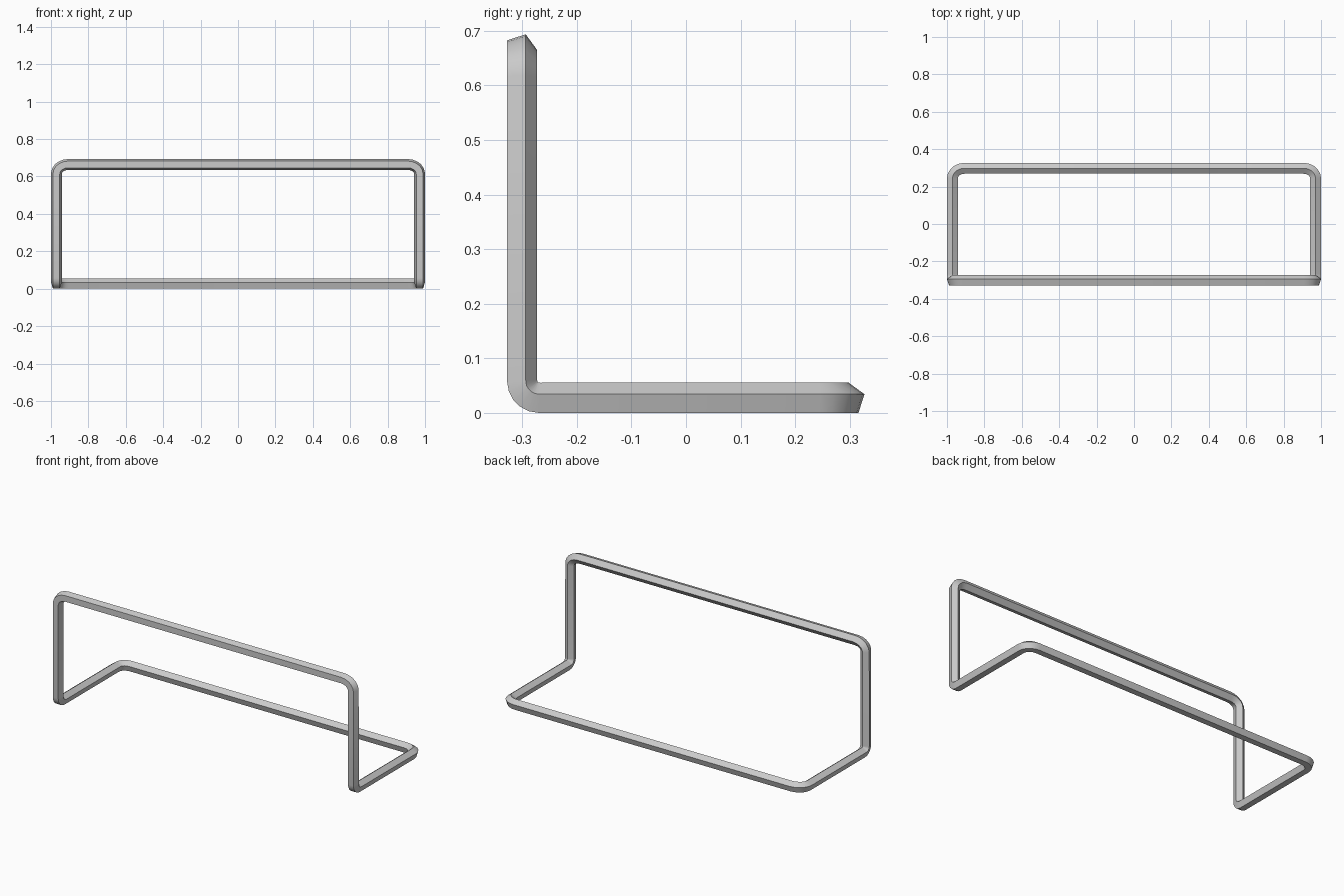
import bpy, bmesh, math
from mathutils import Vector

if "Cube" in bpy.data.objects:
    bpy.data.objects.remove(bpy.data.objects["Cube"])

R = 0.0305          # tube radius, five sides
X = 0.971           # side centre line
YF, YB = -0.303, 0.298
ZB, ZT = 0.0248, 0.6645
UP, BACK = Vector((0, 0, 1)), Vector((0, 1, 0))


def bend(p0, corner, p1, n0, n1, steps):
    """Rounded corner as (point, ridge direction) pairs."""
    p0, corner, p1 = Vector(p0), Vector(corner), Vector(p1)
    out = []
    for i in range(steps + 1):
        t = i / steps
        # cubic with handles set for a near-circular arc
        a, b = p0.lerp(corner, 0.56), p1.lerp(corner, 0.56)
        p = (p0 * (1 - t) ** 3 + a * 3 * t * (1 - t) ** 2
             + b * 3 * t * t * (1 - t) + p1 * t ** 3)
        ang = t * math.pi / 2
        out.append((p, (n0 * math.cos(ang) + n1 * math.sin(ang))
                    if n0 != n1 else n0))
    return out


# left half of the loop: top corner, foot bend, rear corner
half = bend((-X + 0.065, YF, ZT), (-X, YF, ZT), (-X, YF, ZT - 0.05),
            BACK, BACK, 5)
half += bend((-X, YF, ZB + 0.034), (-X, YF, ZB), (-X, YF + 0.034, ZB),
             BACK, UP, 5)
half += bend((-X, YB - 0.055, ZB), (-X, YB, ZB), (-X + 0.065, YB, ZB),
             UP, UP, 5)
# mirrored right half closes the loop
path = half + [(Vector((-p.x, p.y, p.z)), n) for p, n in reversed(half)]

# sweep the pentagon, ridge facing the inside of the L
bm = bmesh.new()
rings = []
count = len(path)
for i, (p, n) in enumerate(path):
    d0 = (p - path[i - 1][0]).normalized()
    d1 = (path[(i + 1) % count][0] - p).normalized()
    tangent = (d0 + d1).normalized()
    n = (n - tangent * n.dot(tangent)).normalized()
    side = tangent.cross(n)
    rings.append([bm.verts.new(p + R * (n * math.cos(k * math.tau / 5)
                                        + side * math.sin(k * math.tau / 5)))
                  for k in range(5)])
for i in range(count):
    a, b = rings[i], rings[(i + 1) % count]
    for k in range(5):
        m = (k + 1) % 5
        bm.faces.new((a[k], a[m], b[m], b[k]))
bmesh.ops.recalc_face_normals(bm, faces=bm.faces)

mesh = bpy.data.meshes.new("bent_tube_frame")
bm.to_mesh(mesh)
bm.free()
frame = bpy.data.objects.new("bent_tube_frame", mesh)
bpy.context.collection.objects.link(frame)

# single grey metal colour
grey = bpy.data.materials.new("light_grey")
grey.diffuse_color = (0.6, 0.6, 0.6, 1)
grey.use_nodes = True
grey.node_tree.nodes["Principled BSDF"].inputs["Base Color"].default_value = grey.diffuse_color
mesh.materials.append(grey)

# smooth along the bends, crisp along the tube edges
bpy.context.view_layer.objects.active = frame
frame.select_set(True)
bpy.ops.object.shade_smooth_by_angle(angle=math.radians(30))
